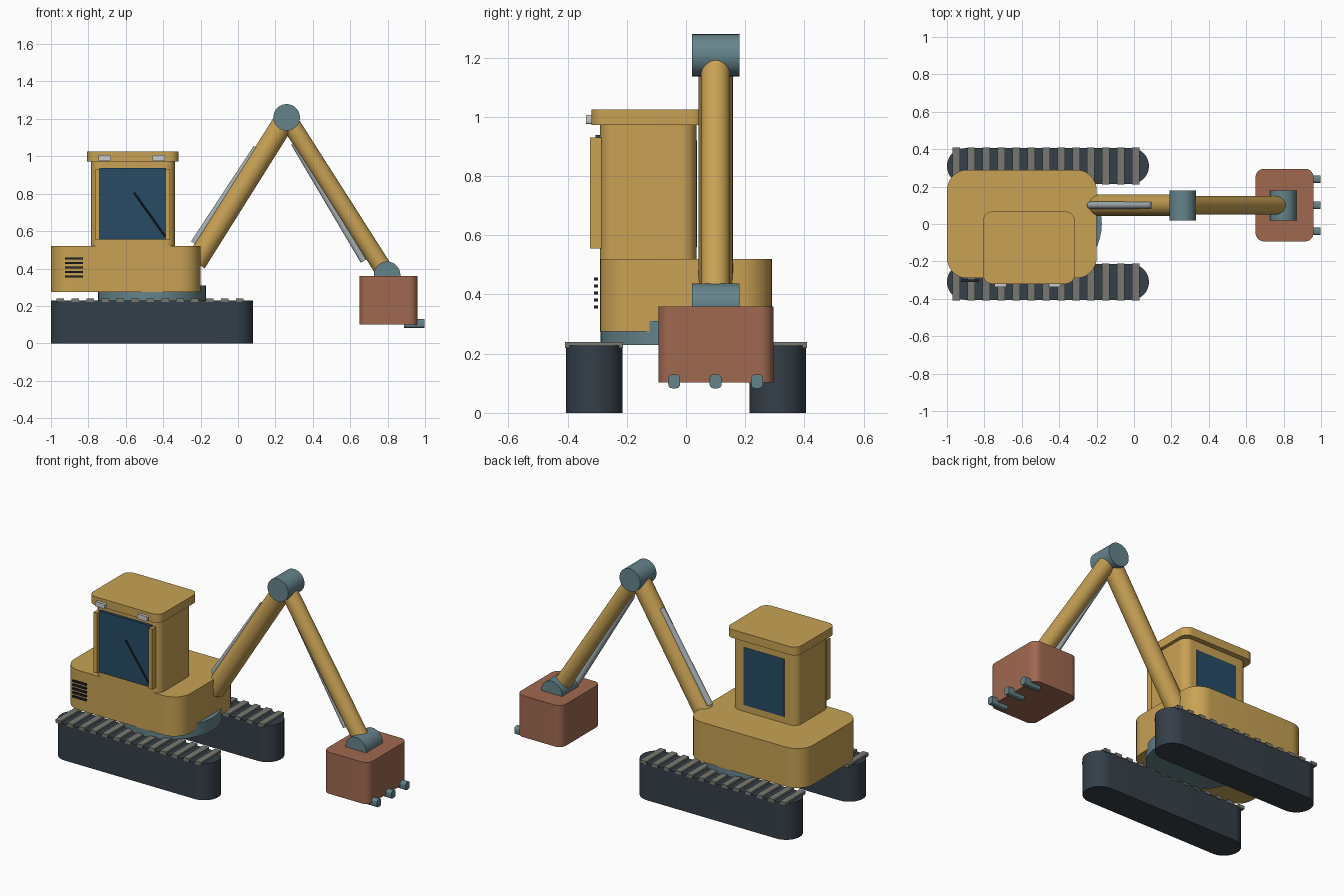
import bpy, bmesh, math
from mathutils import Vector

if "Cube" in bpy.data.objects:
    bpy.data.objects.remove(bpy.data.objects["Cube"])


def material(name, rgb):
    m = bpy.data.materials.new(name)
    m.diffuse_color = (*rgb, 1)
    m.use_nodes = True
    m.node_tree.nodes["Principled BSDF"].inputs["Base Color"].default_value = m.diffuse_color
    return m


YELLOW = material("yellow_paint", (0.58, 0.36, 0.09))
DARK = material("track_rubber", (0.035, 0.05, 0.065))
PAD = material("pad_grey", (0.19, 0.19, 0.17))
TEAL = material("joint_steel", (0.13, 0.23, 0.26))
RUST = material("bucket_rust", (0.35, 0.14, 0.08))
GLASS = material("glass", (0.02, 0.07, 0.13))
BLACK = material("black_trim", (0.015, 0.02, 0.03))
SILVER = material("silver", (0.38, 0.43, 0.46))
LIGHT = material("lamp_lens", (0.6, 0.6, 0.58))


def finish(name, bm, mat):
    me = bpy.data.meshes.new(name)
    bm.to_mesh(me)
    bm.free()
    me.materials.append(mat)
    ob = bpy.data.objects.new(name, me)
    bpy.context.collection.objects.link(ob)
    bpy.context.view_layer.objects.active = ob
    ob.select_set(True)
    bpy.ops.object.shade_smooth_by_angle(angle=math.radians(35))
    ob.select_set(False)
    return ob


def box(name, xs, ys, zs, mat, r=0.0, axis=2, seg=10):
    """Box from ranges; edges along the axis are rounded by r."""
    bm = bmesh.new()
    bmesh.ops.create_cube(bm, size=1)
    for v in bm.verts:
        for i, (a, b) in enumerate((xs, ys, zs)):
            v.co[i] = a if v.co[i] < 0 else b
    if r:
        edges = [e for e in bm.edges
                 if abs((e.verts[0].co - e.verts[1].co).normalized()[axis]) > 0.9]
        bmesh.ops.bevel(bm, geom=edges, offset=r, segments=seg, profile=0.5, affect='EDGES')
    return finish(name, bm, mat)


def rod(name, a, b, r, mat, seg=32):
    """Cylinder between two points."""
    a, b = Vector(a), Vector(b)
    bm = bmesh.new()
    bmesh.ops.create_cone(bm, cap_ends=True, segments=seg, radius1=r, radius2=r,
                          depth=(b - a).length)
    bm.transform((b - a).to_track_quat('Z', 'Y').to_matrix().to_4x4())
    bmesh.ops.translate(bm, verts=bm.verts, vec=(a + b) / 2)
    return finish(name, bm, mat)


# Tracks with pads on top
for side, y in (("right", -0.31), ("left", 0.31)):
    box(f"{side}_track", (-1, 0.08), (y - 0.095, y + 0.095), (0, 0.228), DARK, 0.0945, seg=12)
    for i in range(13):
        x = -0.95 + 0.08 * i
        box(f"{side}_track_pad_{i + 1}", (x - 0.02, x + 0.02), (y - 0.098, y + 0.098),
            (0.22, 0.24), PAD)

# Turntable and body
rod("turntable", (-0.46, 0, 0.23), (-0.46, 0, 0.31), 0.288, TEAL, 48)
box("body", (-1, -0.2), (-0.29, 0.29), (0.275, 0.52), YELLOW, 0.11)
for i in range(5):
    z = 0.357 + 0.024 * i
    box(f"vent_slot_{i + 1}", (-0.925, -0.83), (-0.31, -0.298), (z - 0.005, z + 0.005), BLACK)

# Cab, roof and windows
box("cab", (-0.785, -0.338), (-0.29, 0.035), (0.515, 0.975), YELLOW, 0.05)
box("cab_roof", (-0.807, -0.317), (-0.32, 0.067), (0.973, 1.025), YELLOW, 0.05)
box("door_window", (-0.74, -0.385), (-0.306, -0.28), (0.555, 0.938), GLASS)
box("rear_side_window", (-0.70, -0.42), (0.02, 0.0365), (0.56, 0.92), GLASS)
for i, x in enumerate((-0.753, -0.376)):
    box(f"door_pillar_{i + 1}", (x - 0.012, x + 0.012), (-0.324, -0.285), (0.555, 0.93), YELLOW)
rod("wiper", (-0.555, -0.31, 0.805), (-0.39, -0.31, 0.572), 0.005, BLACK, 8)
for i, x in enumerate((-0.713, -0.423)):
    box(f"roof_lamp_{i + 1}", (x - 0.033, x + 0.033), (-0.338, -0.315), (0.976, 1.006), LIGHT,
        0.006, axis=1, seg=3)

# Boom, stick, joints and hydraulic rams
elbow, wrist, Y = (0.26, 1.208), (0.797, 0.366), 0.1
rod("boom", (-0.227, Y, 0.432), (elbow[0], Y, elbow[1]), 0.058, YELLOW)
rod("stick", (elbow[0], Y, elbow[1]), (wrist[0], Y, wrist[1]), 0.049, YELLOW)
for name, (x, z) in (("elbow_joint", elbow), ("bucket_joint", wrist)):
    rod(name, (x, 0.02, z), (x, 0.18, z), 0.071, TEAL, 40)
rod("boom_ram", (-0.235, Y, 0.535), (0.1, Y, 1.045), 0.019, SILVER, 20)
rod("stick_ram", (0.3, Y, 1.07), (0.672, Y, 0.44), 0.018, SILVER, 20)

# Bucket and teeth
box("bucket", (0.65, 0.96), (-0.093, 0.295), (0.102, 0.36), RUST, 0.045)
for i, y in enumerate((-0.04, 0.1, 0.24)):
    box(f"bucket_tooth_{i + 1}", (0.888, 0.998), (y - 0.02, y + 0.02), (0.083, 0.13), TEAL,
        0.013, axis=0, seg=4)
